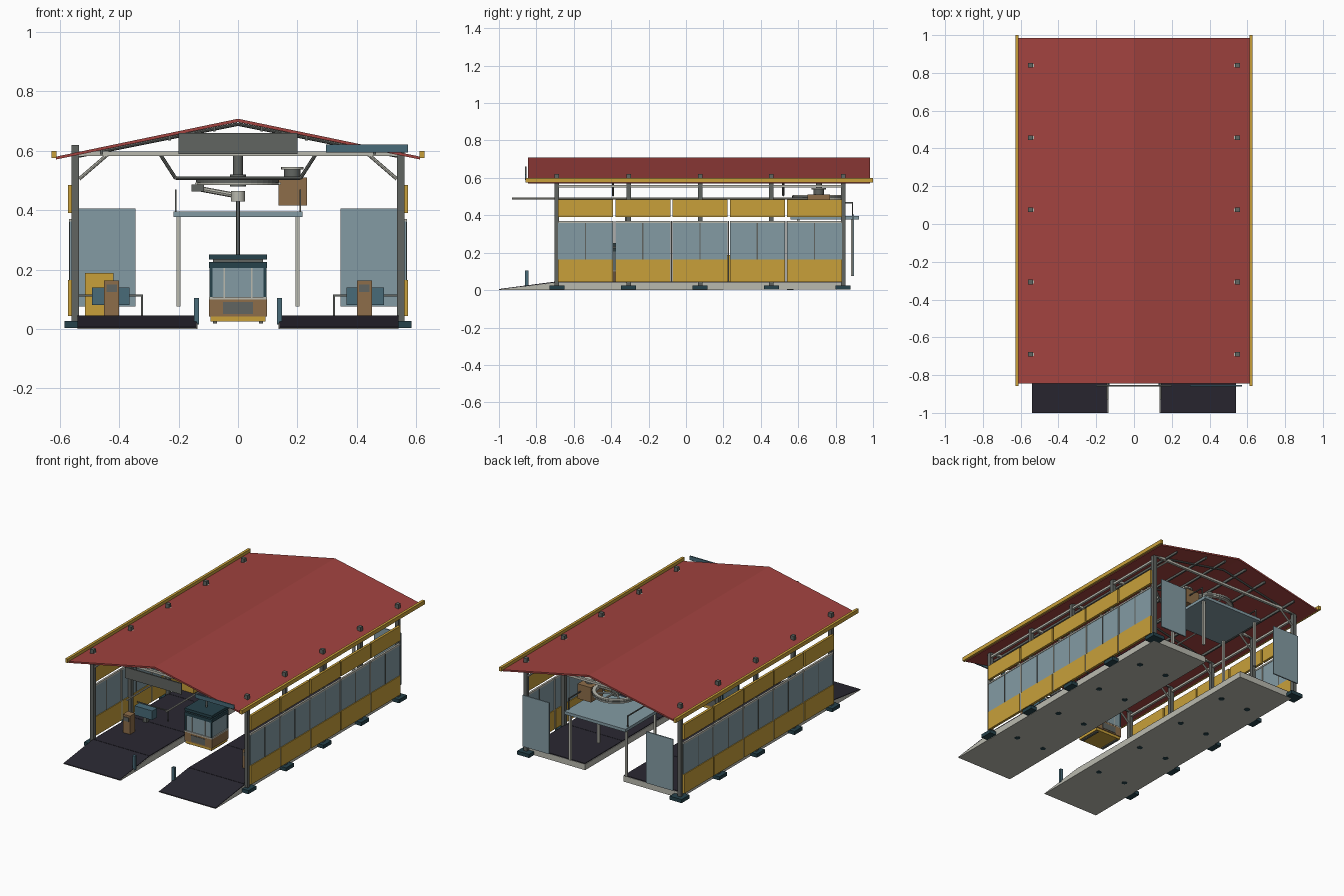
import bpy, bmesh, math
from mathutils import Vector

if "Cube" in bpy.data.objects:
    bpy.data.objects.remove(bpy.data.objects["Cube"])


def mat(name, r, g, b):
    m = bpy.data.materials.new(name)
    m.diffuse_color = (r, g, b, 1)
    m.use_nodes = True
    m.node_tree.nodes["Principled BSDF"].inputs["Base Color"].default_value = m.diffuse_color
    return m


RED = mat("roof_red", .36, .056, .05)
YELLOW = mat("ochre_yellow", .58, .35, .042)
BEIGE = mat("pale_beige", .49, .49, .43)
GREY = mat("steel_grey", .12, .13, .12)
DECK = mat("dark_deck", .023, .021, .032)
GLASS = mat("glass_blue", .23, .33, .37)
TEAL = mat("teal", .065, .145, .19)
DARK = mat("dark_teal", .019, .054, .069)
BROWN = mat("brown", .27, .155, .068)


def make(name, bm, m):
    bmesh.ops.recalc_face_normals(bm, faces=bm.faces[:])
    me = bpy.data.meshes.new(name)
    bm.to_mesh(me)
    bm.free()
    me.materials.append(m)
    ob = bpy.data.objects.new(name, me)
    bpy.context.collection.objects.link(ob)
    return ob


def box(name, m, x, y, z):
    """Box from (min, max) ranges."""
    bm = bmesh.new()
    bmesh.ops.create_cube(bm, size=1)
    for v in bm.verts:
        v.co = [(r[0] + r[1]) / 2 + c * (r[1] - r[0]) for r, c in zip((x, y, z), v.co)]
    return make(name, bm, m)


def mbox(name, m, x, y, z):
    """The same box on both sides of the centre."""
    for side, s in (("right", 1), ("left", -1)):
        box(name + "_" + side, m, sorted((s * x[0], s * x[1])), y, z)


def rod(name, m, a, b, r, n=8):
    """Straight bar between two points."""
    a, b = Vector(a), Vector(b)
    bm = bmesh.new()
    bmesh.ops.create_cone(bm, cap_ends=True, segments=n, radius1=r, radius2=r, depth=(b - a).length)
    if n == 4:
        bmesh.ops.rotate(bm, verts=bm.verts, matrix=Vector((1, 0)).to_3d().to_track_quat('X', 'Y').to_matrix())
    bmesh.ops.rotate(bm, verts=bm.verts, matrix=(b - a).to_track_quat('Z', 'Y').to_matrix())
    bmesh.ops.translate(bm, verts=bm.verts, vec=(a + b) / 2)
    ob = make(name, bm, m)
    if n > 8:
        for p in ob.data.polygons:
            p.use_smooth = len(p.vertices) == 4
    return ob


def prism(name, m, pts, axis, lo, hi):
    """Extrude a profile along x or y; points are (other, z)."""
    bm = bmesh.new()
    put = (lambda p, t: (t, p[0], p[1])) if axis == 'x' else (lambda p, t: (p[0], t, p[1]))
    f = bm.faces.new([bm.verts.new(put(p, lo)) for p in pts])
    g = bmesh.ops.extrude_face_region(bm, geom=[f])
    d = Vector(put((0, 0), hi - lo))
    bmesh.ops.translate(bm, verts=[v for v in g["geom"] if isinstance(v, bmesh.types.BMVert)], vec=d)
    return make(name, bm, m)


def ring(name, m, cx, cy, cz, ro, ri, h, n=40):
    """Flat ring with a rectangular section."""
    bm = bmesh.new()
    sec = [(ri, -h), (ro, -h), (ro, h), (ri, h)]
    vs = [[bm.verts.new((cx + r * math.cos(i * math.tau / n), cy + r * math.sin(i * math.tau / n), cz + z))
           for r, z in sec] for i in range(n)]
    for i in range(n):
        for j in range(4):
            a, b = vs[i], vs[(i + 1) % n]
            bm.faces.new((a[j], a[(j + 1) % 4], b[(j + 1) % 4], b[j]))
    make(name, bm, m)


COLS = [-.69, -.307, .075, .457, .84]

# Roof, gutters and purlins
prism("roof", RED, [(-.615, .58), (0, .708), (.615, .58), (.612, .571), (0, .697), (-.612, .571)], 'y', -.845, .985)
mbox("gutter", YELLOW, (.611, .628), (-.857, 1.0), (.575, .6))
for x in (.08, .23, .46):
    z = .692 - .205 * x
    mbox("purlin", GREY, (x - .005, x + .005), (-.80, .95), (z - .01, z + .006))

# Columns, footings, tie beams, rafters, corner braces
for y in COLS:
    mbox("column", GREY, (.536, .56), (y - .012, y + .012), (.02, .62))
    mbox("footing", DARK, (.5, .585), (y - .04, y + .04), (.003, .026))
    box("tie_beam", BEIGE, (-.54, .54), (y - .008, y + .008), (.583, .598))
    for s in (-1, 1):
        rod("rafter", GREY, (s * .56, y, .578), (0, y, .69), .006)
        rod("corner_brace", BEIGE, (s * .535, y, .505), (s * .44, y, .587), .006)
mbox("eaves_beam", BEIGE, (.542, .556), (-.7, .85), (.548, .562))

# Side walls in five bays
P = 1.53 / 5
for i in range(5):
    a, b = -.69 + i * P + .006, -.69 + (i + 1) * P - .006
    c = (a + b) / 2
    mbox("lower_panel", YELLOW, (.556, .572), (a, b), (.043, .165))
    mbox("upper_panel", YELLOW, (.556, .572), (a, b), (.39, .485))
    mbox("window", GLASS, (.561, .567), (a, b), (.165, .362))
    mbox("window_mullion", GREY, (.559, .569), (c - .003, c + .003), (.165, .362))
    mbox("window_head", BEIGE, (.558, .57), (a, b), (.36, .37))
    if i:
        mbox("wall_post", BEIGE, (.556, .569), (a - .009, a - .003), (.043, .37))

# Boarding platforms with front ramps
for s in (-1, 1):
    lo, hi = sorted((s * .136, s * .54))
    prism("platform", BEIGE, [(-1, 0), (.83, .003), (.83, .04), (-.7, .04), (-1, .003)], 'x', lo, hi)
    lo, hi = sorted((s * .14, s * .54))
    prism("ramp_cover", DECK, [(-1, .003), (-.703, .04), (-.703, .045), (-1, .006)], 'x', lo, hi)
    for i in range(4):
        y = -.7 + i * .3825
        box("deck_plate", DECK, (lo, hi), (y, y + .380), (.039, .045))
    for y in COLS:
        for x in (.22, .42):
            rod("levelling_foot", DARK, (s * x, y + .1, -.0), (s * x, y + .1, .008), .018) if y < .7 else None
mbox("ramp_bollard", TEAL, (.131, .149), (-.86, -.842), (.015, .105))

# Front boards
box("front_board", GREY, (-.2, .2), (-.86, -.852), (.59, .66))
box("side_board", TEAL, (.297, .572), (-.86, -.852), (.595, .621))

# Rear glass screens
mbox("rear_screen", GLASS, (.345, .535), (.889, .897), (.075, .405))

# Service deck with posts and railings
box("service_deck", GLASS, (-.217, .217), (.56, .925), (.377, .396))
for y in (.60, .89):
    mbox("deck_post", BEIGE, (.193, .207), (y - .007, y + .007), (.075, .378))
    mbox("railing_post", GREY, (.207, .213), (y - .003, y + .003), (.39, .47))
mbox("railing_bar", GREY, (.207, .213), (.60, .893), (.464, .47))

# Bullwheel, shaft and drive
WY = .71
ring("bullwheel_rim", BEIGE, 0, WY, .497, .14, .118, .012)
ring("bullwheel_liner", GREY, 0, WY, .497, .142, .136, .005)
for i in range(8):
    a = i * math.tau / 8
    rod("bullwheel_spoke", BEIGE, (0, WY, .497), (.122 * math.cos(a), WY + .122 * math.sin(a), .497), .006)
rod("bullwheel_hub", GREY, (0, WY, .48), (0, WY, .52), .027, 20)
rod("bullwheel_shaft", GREY, (0, WY, .51), (0, WY, .59), .016, 16)
box("drive_motor", BROWN, (.136, .232), (WY - .06, WY + .06), (.415, .51))
rod("motor_drum", GREY, (.183, WY, .51), (.183, WY, .54), .028, 20)
rod("motor_cap", BEIGE, (.183, WY, .537), (.183, WY, .546), .038, 20)

# Rope lines and hanging support frames
for s in (-1, 1):
    rod("rope_line", BEIGE, (s * .14, -.93, .49), (s * .14, WY, .49), .005)
for y in (-.39, .52):
    pts = [(-.26, .585), (-.21, .507), (.21, .507), (.26, .585)]
    for (xa, za), (xb, zb) in zip(pts, pts[1:]):
        rod("support_frame", GREY, (xa, y, za), (xb, y, zb), .006)

# Cabin hanger
CY = -.32
rod("hanger_rod", GREY, (0, CY, .245), (0, CY, .44), .006, 12)
rod("hanger_joint", BEIGE, (0, CY, .43), (0, CY, .465), .024, 16)
rod("hanger_arm", BEIGE, (0, CY, .448), (-.14, CY, .474), .009)
box("rope_grip", GREY, (-.157, -.115), (CY - .03, CY + .03), (.463, .486))

# Cabin
def cab(name, m, hx, hy, z0, z1):
    box(name, m, (-hx, hx), (CY - hy, CY + hy), (z0, z1))


cab("cabin_floor", YELLOW, .092, .08, .025, .042)
cab("cabin_lower_body", BROWN, .097, .085, .042, .1)
cab("cabin_sill", BEIGE, .098, .086, .1, .108)
cab("cabin_glass", GLASS, .092, .08, .108, .208)
cab("cabin_roof_band", DARK, .097, .085, .206, .226)
cab("cabin_roof_neck", GREY, .085, .072, .226, .234)
cab("cabin_roof", DARK, .097, .085, .234, .251)
for y in (CY - .08, CY + .08):
    mbox("cabin_corner_post", DARK, (.086, .096), (y - .004, y + .004), (.108, .208))
    mbox("cabin_window_bar", BEIGE, (.044, .048), (y - .002, y + .002), (.108, .206))
    box("cabin_grille", GREY, (-.05, .05), (y - .008, y + .008), (.05, .09))
mbox("cabin_bumper", GREY, (.07, .085), (CY - .07, CY + .07), (.018, .026))

# Control stands, seats and barriers on both platforms
mbox("control_stand", BROWN, (.4, .451), (-.525, -.475), (.045, .163))
mbox("control_screen", GREY, (.408, .443), (-.529, -.523), (.125, .15))
mbox("operator_seat", TEAL, (.365, .492), (-.35, -.30), (.08, .139))
mbox("seat_leg", GREY, (.415, .44), (-.337, -.313), (.045, .08))
mbox("barrier_bar", GREY, (.32, .54), (-.253, -.247), (.11, .116))
mbox("barrier_post", GREY, (.32, .326), (-.253, -.247), (.045, .116))
box("equipment_cabinet", YELLOW, (-.515, -.42), (.15, .25), (.045, .188))
